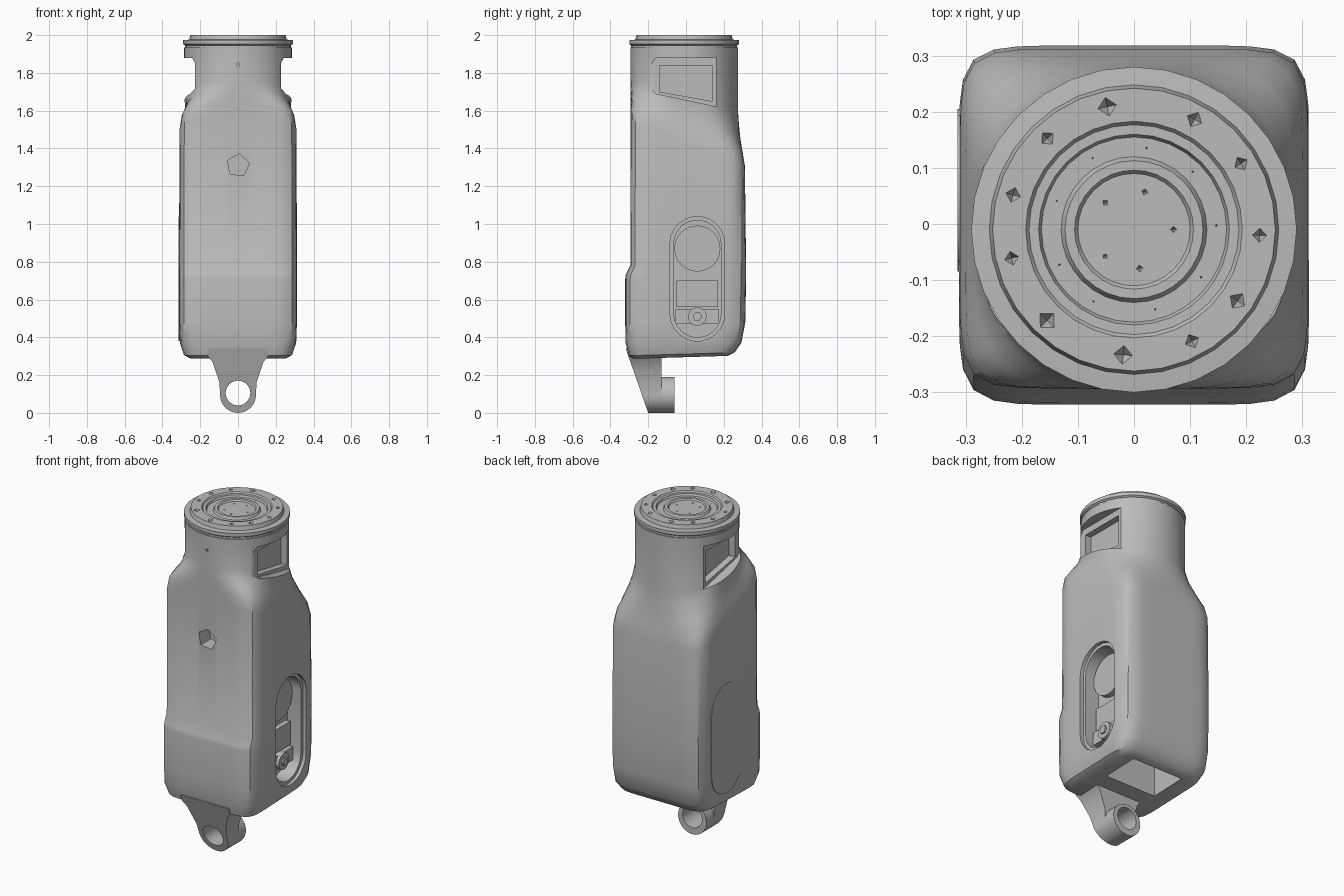
import bpy, bmesh, random
from math import sin, cos, pi
from mathutils import Matrix, Vector

random.seed(4)
if "Cube" in bpy.data.objects:
    bpy.data.objects.remove(bpy.data.objects["Cube"])

grey = bpy.data.materials.new("mid_grey")
grey.use_nodes = True
colour = (0.5, 0.5, 0.5, 1)
grey.diffuse_color = colour
grey.node_tree.nodes["Principled BSDF"].inputs["Base Color"].default_value = colour


def finish(name, bm):
    bmesh.ops.recalc_face_normals(bm, faces=bm.faces)
    mesh = bpy.data.meshes.new(name)
    bm.to_mesh(mesh)
    bm.free()
    mesh.materials.append(grey)
    obj = bpy.data.objects.new(name, mesh)
    bpy.context.collection.objects.link(obj)
    return obj


def loft(name, rings):
    """Skin closed rings of points and cap both ends."""
    bm = bmesh.new()
    loops = [[bm.verts.new(p) for p in ring] for ring in rings]
    n = len(loops[0])
    for a, b in zip(loops, loops[1:]):
        for i in range(n):
            j = (i + 1) % n
            bm.faces.new((a[i], a[j], b[j], b[i]))
    bm.faces.new(loops[0])
    bm.faces.new(loops[-1])
    return finish(name, bm)


def prism(name, points, axis, lo, hi):
    """Extrude a flat outline along one axis."""
    place = {"x": lambda u, v, d: (d, u, v),
             "y": lambda u, v, d: (u, d, v),
             "z": lambda u, v, d: (u, v, d)}[axis]
    return loft(name, [[place(u, v, d) for u, v in points] for d in (lo, hi)])


def arc(u, v, r, start=0.0, end=2 * pi, n=24, closed=True):
    steps = n if closed else n - 1
    return [(u + r * cos(start + (end - start) * i / steps),
             v + r * sin(start + (end - start) * i / steps)) for i in range(n)]


def box(u0, u1, v0, v1):
    return [(u0, v0), (u1, v0), (u1, v1), (u0, v1)]


def stadium(u, r, low, high):
    return (arc(u, high - r, r, 0, pi, 12, False)
            + arc(u, low + r, r, pi, 2 * pi, 12, False))


def cut(target, cutter, keep=False):
    cutter.hide_render = True
    mod = target.modifiers.new("cut", "BOOLEAN")
    mod.operation, mod.solver, mod.object = "DIFFERENCE", "EXACT", cutter
    bpy.context.view_layer.objects.active = target
    bpy.ops.object.modifier_apply(modifier=mod.name)
    if not keep:
        bpy.data.objects.remove(cutter)


# Body: squared sections that blend up a sloping shoulder into a round neck
sections = [  # height, tilt, half width, front, back, squareness
    (0.295, 0.03, 0.255, -0.275, 0.22, 8),
    (0.312, 0.03, 0.287, -0.302, 0.257, 8),
    (0.37, 0, 0.308, -0.32, 0.293, 8),
    (0.48, 0, 0.312, -0.322, 0.314, 8),
    (0.71, 0, 0.312, -0.322, 0.318, 8),
    (0.735, 0, 0.312, -0.318, 0.318, 8),
    (0.78, 0, 0.312, -0.295, 0.318, 8),
    (1.43, -0.4, 0.31, -0.293, 0.312, 8),
    (1.50, -0.4, 0.30, -0.293, 0.30, 7),
    (1.56, -0.38, 0.285, -0.294, 0.288, 4),
    (1.62, -0.32, 0.28, -0.295, 0.28, 2.5),
    (1.68, -0.28, 0.285, -0.295, 0.275, 2),
    (1.935, 0, 0.285, -0.295, 0.275, 2)]


def section(z, tilt, half, front, back, power, n=64):
    ring = []
    for i in range(n):
        c, s = cos(2 * pi * i / n), sin(2 * pi * i / n)
        r = (abs(c) ** power + abs(s) ** power) ** (-1 / power)
        y = (front + back) / 2 + r * s * (back - front) / 2
        ring.append((half * r * c, y, z + tilt * y))
    return ring


body = loft("body", [section(*s) for s in sections])

# Neck windows on both sides, each with a deeper pane
window = [(-0.19, 1.84), (-0.16, 1.88), (0.17, 1.88), (0.17, 1.62), (-0.16, 1.69), (-0.19, 1.72)]
for side in (-1, 1):
    cut(body, prism("window_cutter", window, "x", side * 0.228, side * 0.4))
    pane = [(-0.14, 1.70), (0.14, 1.65), (0.14, 1.84), (-0.14, 1.84)]
    cut(body, prism("pane_cutter", pane, "x", side * 0.19, side * 0.4))

# Front holes
cut(body, prism("front_hole_cutter", arc(0, 1.31, 0.062, 0.2, 2 * pi + 0.2, 5), "y", -0.4, -0.2))
cut(body, prism("pin_hole_cutter", arc(0, 1.845, 0.008, n=8), "y", -0.4, -0.27))

# Side slot with a ledge, and the socket in the underside
cut(body, prism("slot_cutter", stadium(0.06, 0.145, 0.38, 1.04), "x", 0.29, 0.4))
cut(body, prism("slot_floor_cutter", stadium(0.06, 0.125, 0.40, 1.02), "x", 0.2, 0.4))
cut(body, prism("socket_cutter", box(-0.17, 0.17, -0.03, 0.2), "z", 0.2, 0.5))

# Parts inside the slot
parts = [body,
         prism("slot_disc", arc(0.06, 0.87, 0.122), "x", 0.18, 0.235),
         prism("slot_block", box(-0.05, 0.17, 0.56, 0.70), "x", 0.18, 0.23),
         prism("screw_plate", box(-0.055, 0.175, 0.47, 0.55), "x", 0.18, 0.245),
         prism("screw_head", arc(0.06, 0.51, 0.05, n=12), "x", 0.2, 0.265),
         prism("screw_core", arc(0.06, 0.51, 0.025, n=6), "x", 0.2, 0.275)]

# Shallow oval cover on the opposite side
parts.append(prism("side_cover", stadium(0.06, 0.145, 0.38, 1.04), "x", -0.315, -0.307))

# Hanging lug: tapered plate with a raked front, and a ring boss behind
half = [(0.098, 0.16), (0.118, 0.22), (0.135, 0.27), (0.16, 0.30), (0.16, 0.34)]
outline = (arc(0, 0.095, 0.095, pi, 2 * pi, 17, False) + half
           + [(-u, v) for u, v in reversed(half)])
lug = prism("lug_plate", outline, "y", -0.3, -0.13)
for v in lug.data.vertices:
    if v.co.y < -0.2:
        v.co.y = -0.2 - 0.35 * v.co.z
boss = prism("lug_ring", arc(0, 0.095, 0.095, n=32), "y", -0.19, -0.06)
bore = prism("lug_bore_cutter", arc(0, 0.105, 0.066, n=16), "y", -0.5, 0.1)
cut(lug, bore, keep=True)
cut(boss, bore)
parts += [lug, boss]

# Round cap turned from a stepped profile
profile = [(0, 1.985), (0.10, 1.985), (0.106, 1.993), (0.123, 1.993), (0.13, 1.98),
           (0.165, 1.98), (0.17, 1.992), (0.187, 1.992), (0.193, 2.0), (0.252, 2.0),
           (0.258, 1.976), (0.29, 1.973), (0.29, 1.952), (0.28, 1.945), (0.28, 1.92), (0, 1.92)]
bm = bmesh.new()
verts = [bm.verts.new((r, 0, z)) for r, z in profile]
edges = [bm.edges.new(pair) for pair in zip(verts, verts[1:])]
bmesh.ops.spin(bm, geom=verts + edges, cent=(0, 0, 0), axis=(0, 0, 1),
               angle=2 * pi, steps=32, use_merge=False)
bmesh.ops.remove_doubles(bm, verts=bm.verts, dist=0.0005)
bmesh.ops.translate(bm, verts=bm.verts, vec=(0, -0.01, 0))
cap = finish("cap", bm)

# Chipped pits in circles across the cap
bm = bmesh.new()
for radius, count, size in ((0.224, 11, 0.024), (0.147, 9, 0.016), (0.07, 5, 0.024)):
    for i in range(count):
        a = 2 * pi * (i + random.uniform(-0.15, 0.15)) / count
        spot = Vector((radius * cos(a), radius * sin(a) - 0.01, 1.995))
        bmesh.ops.create_cone(bm, cap_ends=True, segments=4, radius1=0,
                              radius2=size * random.uniform(0.8, 1.2), depth=0.04,
                              matrix=Matrix.Translation(spot) @ Matrix.Rotation(a, 4, "Z"))
bmesh.ops.remove_doubles(bm, verts=bm.verts, dist=0.0001)
cut(cap, finish("pit_cutter", bm))
parts.append(cap)

# Smooth curves, keep hard edges
bpy.ops.object.select_all(action="DESELECT")
for part in parts:
    part.select_set(True)
bpy.context.view_layer.objects.active = body
bpy.ops.object.shade_smooth_by_angle(angle=0.6)
